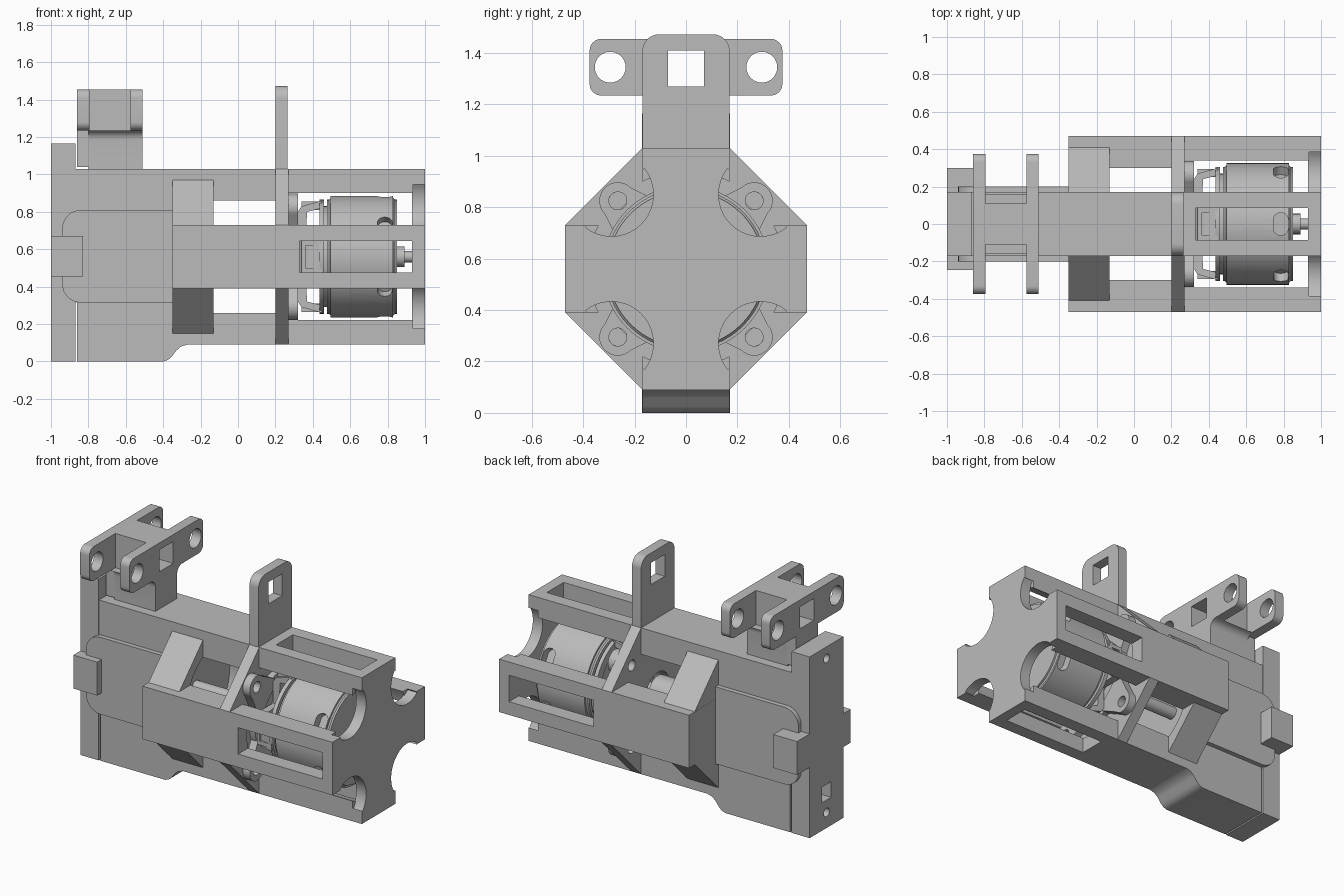
import bpy, bmesh, math
from math import sin, cos, pi
from mathutils import Matrix

if "Cube" in bpy.data.objects:
    bpy.data.objects.remove(bpy.data.objects["Cube"])

grey = bpy.data.materials.new("plain grey")
grey.use_nodes = True
grey.diffuse_color = (0.5, 0.5, 0.5, 1)
grey.node_tree.nodes["Principled BSDF"].inputs["Base Color"].default_value = (0.5, 0.5, 0.5, 1)
CZ = 0.56            # height of the long axis


def prism(name, pts, axis, a, b):
    """Extrude a 2D outline along x (points are y, z) or y (points are x, z)."""
    bm = bmesh.new()
    def place(p, t):
        return (t, p[0], p[1]) if axis == "x" else (p[0], t, p[1])
    lo = [bm.verts.new(place(p, a)) for p in pts]
    hi = [bm.verts.new(place(p, b)) for p in pts]
    bm.faces.new(lo)
    bm.faces.new(hi[::-1])
    n = len(pts)
    for i in range(n):
        j = (i + 1) % n
        bm.faces.new((lo[i], lo[j], hi[j], hi[i]))
    bmesh.ops.recalc_face_normals(bm, faces=bm.faces)
    mesh = bpy.data.meshes.new(name)
    bm.to_mesh(mesh)
    bm.free()
    mesh.materials.append(grey)
    ob = bpy.data.objects.new(name, mesh)
    bpy.context.collection.objects.link(ob)
    return ob


def arc(u, v, r, start, end, n=8):
    angles = [math.radians(start + (end - start) * i / n) for i in range(n + 1)]
    return [(u + r * cos(t), v + r * sin(t)) for t in angles]


def rect(u0, u1, v0, v1):
    return [(u0, v0), (u1, v0), (u1, v1), (u0, v1)]


def rounded(u0, u1, v0, v1, r):
    return (arc(u0 + r, v0 + r, r, 180, 270) + arc(u1 - r, v0 + r, r, 270, 360)
            + arc(u1 - r, v1 - r, r, 0, 90) + arc(u0 + r, v1 - r, r, 90, 180))


def box(name, x0, x1, y0, y1, z0, z1):
    return prism(name, rect(y0, y1, z0, z1), "x", x0, x1)


def rod(name, r, x0, x1, y=0, z=CZ, n=48):
    return prism(name, arc(y, z, r, 0, 360, n)[:-1], "x", x0, x1)


def cut(ob, *cutters):
    for c in cutters:
        c.hide_render = True
        mod = ob.modifiers.new("cut", "BOOLEAN")
        mod.operation = "DIFFERENCE"
        mod.object = c
        bpy.context.view_layer.objects.active = ob
        bpy.ops.object.modifier_apply(modifier=mod.name)
        bpy.data.objects.remove(c)
    return ob


def turn(ob, degrees):
    """Turn the mesh about the long axis."""
    m = (Matrix.Translation((0, 0, CZ)) @ Matrix.Rotation(math.radians(degrees), 4, "X")
         @ Matrix.Translation((0, 0, -CZ)))
    ob.data.transform(m)
    return ob


def four_fold(quadrant):
    """Repeat a quadrant outline four times about the long axis."""
    pts = []
    for k in range(4):
        c, s = round(cos(k * pi / 2)), round(sin(k * pi / 2))
        pts += [(c * u - s * v, CZ + s * u + c * v) for u, v in quadrant]
    return pts


# solid rear body with a curved step underneath
foot = [(-0.86, 0), (-0.4, 0), (-0.375, 0.008), (-0.355, 0.025), (-0.33, 0.058),
        (-0.305, 0.08), (-0.27, 0.09), (-0.27, 0.14), (-0.3, 0.14)]
prism("body", foot + [(-0.3, 1.03), (-0.88, 1.03), (-0.88, 0.315), (-0.86, 0.315)],
      "y", -0.17, 0.17)

# rear end plate with its holes
plate = box("rear_plate", -1, -0.87, -0.172, 0.172, 0, 1.165)
cut(plate, box("c", -1.1, -0.92, -0.045, 0.045, 0.18, 0.28),
    rod("c", 0.028, -1.1, -0.92, 0, 0.1, 20), rod("c", 0.028, -1.1, -0.92, 0, 1.09, 20))

# raised side panels and the latch bar crossing the rear
panel = ([(-0.34, 0.315), (-0.34, 0.81)] + arc(-0.84, 0.71, 0.1, 90, 180)
         + arc(-0.84, 0.415, 0.1, 180, 270))
prism("side_panel", panel, "y", -0.2, 0.2)
box("latch_bar", -1, -0.83, -0.245, 0.3, 0.455, 0.67)

# hinge bracket on top
for x0, x1 in ((-0.86, -0.795), (-0.575, -0.51)):
    ear = prism("hinge_ear", rounded(-0.375, 0.375, 1.235, 1.455, 0.045), "x", x0, x1)
    cut(ear, rod("c", 0.06, x0 - 0.1, x1 + 0.1, -0.295, 1.345, 32),
        rod("c", 0.06, x0 - 0.1, x1 + 0.1, 0.295, 1.345, 32),
        box("c", x0 - 0.1, x1 + 0.1, -0.07, 0.07, 1.27, 1.41))
bridge = box("hinge_bridge", -0.8, -0.57, -0.11, 0.11, 1.2, 1.455)
cut(bridge, box("c", -1, -0.4, -0.07, 0.07, 1.27, 1.41))
neck = ([(-0.11, 1.02), (0.11, 1.02)] + arc(0.16, 1.185, 0.05, 180, 90, 6)
        + arc(-0.16, 1.185, 0.05, 90, 0, 6))
prism("hinge_neck", neck, "x", -0.8, -0.51)
box("hinge_neck_back", -0.86, -0.79, -0.11, 0.11, 1.04, 1.24)

# four long rails with slots, scooped out on the inside
for k, side in enumerate(("top", "front", "bottom", "back")):
    rail = box(side + "_rail", -0.35, 0.935, -0.17, 0.17, CZ + 0.2, CZ + 0.47)
    cut(rail, rod("c", 0.345, -0.3, 0.235, n=64), rod("c", 0.38, 0.235, 1.1, n=64),
        box("c", 0.33, 0.93, -0.085, 0.085, CZ + 0.1, CZ + 0.6))
    turn(rail, 90 * k)

# hollow eight-sided collar between the rails
collar = prism("collar", four_fold([(0.41, 0.17), (0.17, 0.41)]), "x", -0.349, -0.13)
cut(collar, rod("c", 0.345, -0.3, 0, n=64))

# eight-sided bulkhead and its upright tab
bulkhead = prism("bulkhead", four_fold([(0.47, 0.17), (0.17, 0.47)]), "x", 0.2, 0.27)
cut(bulkhead, rod("c", 0.12, 0.1, 0.4),
    *[rod("c", 0.035, 0.1, 0.4, 0.265 * a, CZ + 0.265 * b, 20)
      for a in (-1, 1) for b in (-1, 1)])
tab = ([(-0.17, 1.02), (0.17, 1.02)] + arc(0.105, 1.408, 0.065, 0, 90)
       + arc(-0.105, 1.408, 0.065, 90, 180))
cut(prism("upright_tab", tab, "x", 0.2, 0.265),
    box("c", 0, 0.5, -0.07, 0.07, 1.27, 1.41))

# cross-shaped front plate with scalloped corners
scallop = [(0.47, 0.17), (0.385, 0.17)] + arc(0.29, 0.29, 0.163, -52, -218, 20) + [(0.17, 0.385), (0.17, 0.47)]
prism("cross_plate", four_fold(scallop), "x", 0.93, 1)

# motor mount with four screw lugs
cut(rod("mount_disc", 0.27, 0.27, 0.31), rod("c", 0.12, 0.2, 0.4))
for k in range(4):
    t = arc(0, CZ + 0.375, 0.072, 0, 180, 16)
    lug = prism("screw_lug", [(-0.13, CZ + 0.2), (0.13, CZ + 0.2)] + t, "x", 0.27, 0.32)
    cut(lug, rod("c", 0.035, 0.2, 0.4, 0, CZ + 0.375, 20))
    turn(lug, 45 + 90 * k)

# motor base: hub, four slotted legs and a rim
rod("motor_hub", 0.14, 0.31, 0.48)
cut(rod("motor_rim", 0.305, 0.435, 0.46, n=64), rod("c", 0.25, 0.3, 0.6))
for k in range(4):
    leg = prism("motor_leg", [(0.32, CZ + 0.1), (0.36, CZ + 0.1), (0.37, CZ + 0.24), (0.45, CZ + 0.26),
                              (0.45, CZ + 0.3), (0.34, CZ + 0.27), (0.32, CZ + 0.24)], "y", -0.1, 0.1)
    turn(leg, 90 * k)
    pad = box("motor_pad", 0.34, 0.44, -0.085, 0.085, CZ + 0.25, CZ + 0.295)
    turn(cut(pad, box("c", 0.36, 0.42, -0.06, 0.06, CZ + 0.28, CZ + 0.4)), 90 * k)
rod("stator", 0.27, 0.455, 0.5)

# motor can with rounded ends and vents
can = rod("motor_can", 0.325, 0.475, 0.85, n=64)
bm = bmesh.new()
bm.from_mesh(can.data)
rims = [e for e in bm.edges if abs(e.verts[0].co.x - e.verts[1].co.x) < 0.001]
bmesh.ops.bevel(bm, geom=rims, offset=0.02, segments=3, affect="EDGES")
bm.to_mesh(can.data)
bm.free()
for k in range(6):
    vent = prism("c", rounded(0.745, 0.825, -0.06, 0.06, 0.039), "y", -0.4, -0.27)
    vent.data.transform(Matrix.Translation((0, 0, CZ)))
    cut(can, turn(vent, 60 * k + 30))

# shaft pieces
rod("rear_shaft", 0.04, -0.3, 0.33, n=24)
rod("coupling", 0.1, 0.06, 0.2)
rod("front_boss", 0.055, 0.84, 0.89, n=24)
rod("front_shaft", 0.03, 0.88, 0.94, n=24)

# soft shading on the curves only
bpy.ops.object.select_all(action="DESELECT")
for ob in bpy.context.collection.objects:
    if ob.type == "MESH" and grey.name in ob.data.materials:
        ob.select_set(True)
        bpy.context.view_layer.objects.active = ob
bpy.ops.object.shade_smooth_by_angle(angle=math.radians(28))
